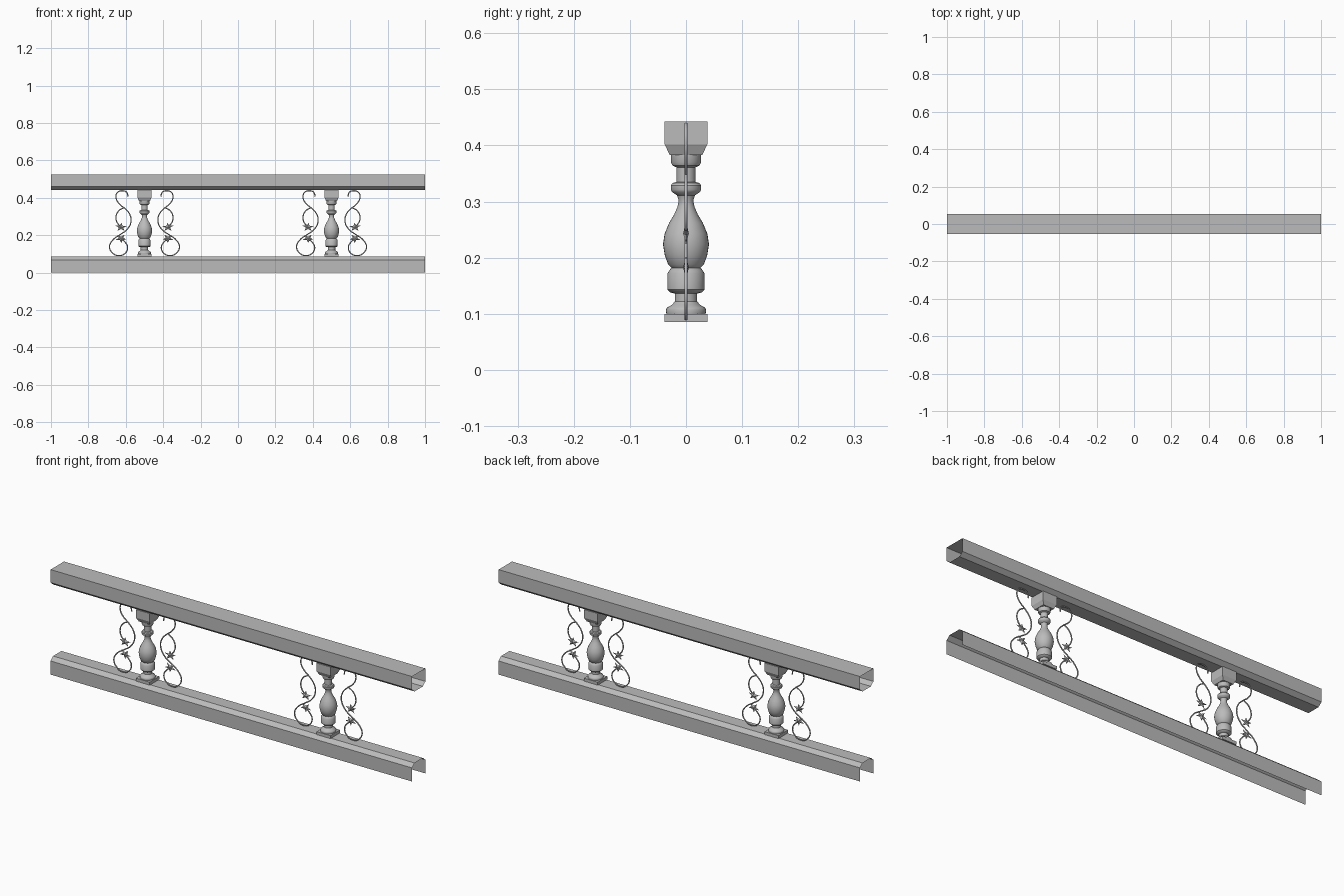
import bpy, bmesh, math

cube = bpy.data.objects.get("Cube")
if cube:
    bpy.data.objects.remove(cube, do_unlink=True)

# Single stone-grey material
grey = bpy.data.materials.new("stone_grey")
grey.use_nodes = True
grey.diffuse_color = (0.5, 0.5, 0.5, 1)
grey.node_tree.nodes["Principled BSDF"].inputs["Base Color"].default_value = (0.5, 0.5, 0.5, 1)


def add_object(name, data, x=0.0):
    obj = bpy.data.objects.new(name, data)
    obj.location.x = x
    if not data.materials:
        data.materials.append(grey)
    bpy.context.collection.objects.link(obj)
    return obj


def finish(bm, name, x=0.0):
    mesh = bpy.data.meshes.new(name)
    bmesh.ops.recalc_face_normals(bm, faces=bm.faces)
    bm.to_mesh(mesh)
    bm.free()
    return add_object(name, mesh, x)


def loft(bm, rings, closed=True):
    """Bridge successive rings of points with quads."""
    rows = [[bm.verts.new(p) for p in ring] for ring in rings]
    for a, b in zip(rows, rows[1:]):
        n = len(a)
        for i in range(n if closed else n - 1):
            j = (i + 1) % n
            bm.faces.new((a[i], a[j], b[j], b[i]))
    return rows


def rail(name, profile, closed):
    bm = bmesh.new()
    loft(bm, [[(x, y, z) for y, z in profile] for x in (-1, 1)], closed)
    return finish(bm, name)


def square_block(name, x, sections):
    bm = bmesh.new()
    rows = loft(bm, [[(sx * h, sy * h, z) for sx, sy in ((-1, -1), (1, -1), (1, 1), (-1, 1))]
                     for h, z in sections])
    bm.faces.new(rows[0])
    bm.faces.new(rows[-1])
    return finish(bm, name, x)


# Rails: open-ended hollow shells with chamfered edges
W, C = 0.053, 0.033
rail("top_rail", [(-W, 0.525), (-W, 0.46), (-C, 0.443), (C, 0.443), (W, 0.46), (W, 0.525)], True)
rail("bottom_rail", [(-W, 0), (-W, 0.068), (-C, 0.085), (C, 0.085), (W, 0.068), (W, 0)], False)

# Turned baluster outline: radius, height
TURNING = [(0.035, 0.1), (0.036, 0.107), (0.034, 0.111), (0.025, 0.116), (0.02, 0.122),
           (0.02, 0.136), (0.028, 0.138), (0.033, 0.143), (0.033, 0.172), (0.03, 0.177),
           (0.026, 0.182), (0.032, 0.188), (0.038, 0.205), (0.041, 0.224), (0.038, 0.243),
           (0.03, 0.262), (0.021, 0.277), (0.015, 0.291), (0.013, 0.302), (0.016, 0.311),
           (0.025, 0.317), (0.027, 0.321), (0.027, 0.329), (0.024, 0.333), (0.017, 0.335),
           (0.017, 0.361), (0.024, 0.364), (0.027, 0.37), (0.027, 0.384)]

# Scroll paths: distance from baluster axis, height
MAIN_SCROLL = [(0.088, 0.406), (0.094, 0.428), (0.117, 0.438), (0.145, 0.428), (0.152, 0.4),
               (0.136, 0.369), (0.104, 0.342), (0.079, 0.312), (0.072, 0.273), (0.094, 0.23),
               (0.131, 0.203), (0.168, 0.176), (0.187, 0.139), (0.17, 0.104), (0.138, 0.091),
               (0.102, 0.105), (0.09, 0.138), (0.104, 0.163), (0.125, 0.18)]
BRANCH = [(0.112, 0.347), (0.138, 0.33), (0.152, 0.3), (0.146, 0.268), (0.125, 0.245)]


def scroll(name, x, side):
    curve = bpy.data.curves.new(name, "CURVE")
    curve.dimensions = "3D"
    curve.resolution_u = 6
    curve.bevel_depth = 0.003
    curve.bevel_resolution = 2
    curve.use_fill_caps = True
    for path in (MAIN_SCROLL, BRANCH):
        spline = curve.splines.new("BEZIER")
        spline.bezier_points.add(len(path) - 1)
        for point, (u, z) in zip(spline.bezier_points, path):
            point.co = (side * u, 0, z)
            point.handle_left_type = point.handle_right_type = "AUTO"
    return add_object(name, curve, x)


def leaf(name, x, side, z, turn):
    """Five-lobed leaf, thickest along its middle."""
    bm = bmesh.new()
    rim = []
    for i in range(10):
        a = turn + i * math.pi / 5
        r = 0.013 if i % 2 else 0.032
        rim.append(bm.verts.new((side * (0.125 + r * math.cos(a)), 0, z + 0.75 * r * math.sin(a))))
    for y in (-0.005, 0.005):
        centre = bm.verts.new((side * 0.125, y, z))
        for i in range(10):
            bm.faces.new((rim[i], rim[(i + 1) % 10], centre))
    return finish(bm, name, x)


SEGMENTS = 32
for place, x in (("right", -0.5), ("left", 0.5)):
    # Base plate, turned shaft and capital block
    square_block(place + "_base_plate", x, [(0.038, 0.085), (0.038, 0.1)])
    square_block(place + "_capital", x, [(0.029, 0.383), (0.038, 0.402), (0.038, 0.443)])
    bm = bmesh.new()
    loft(bm, [[(r * math.cos(2 * math.pi * i / SEGMENTS), r * math.sin(2 * math.pi * i / SEGMENTS), z)
               for i in range(SEGMENTS)] for r, z in TURNING])
    shaft = finish(bm, place + "_baluster_shaft", x)
    bpy.ops.object.select_all(action="DESELECT")
    shaft.select_set(True)
    bpy.context.view_layer.objects.active = shaft
    bpy.ops.object.shade_smooth_by_angle(angle=math.radians(35))

    # Wire scrolls with ivy leaves on both sides
    for flank, side in (("inner", -1), ("outer", 1)):
        scroll(f"{place}_{flank}_scroll", x, side)
        leaf(f"{place}_{flank}_upper_leaf", x, side, 0.243, math.radians(20))
        leaf(f"{place}_{flank}_lower_leaf", x, side, 0.183, math.radians(-20))
